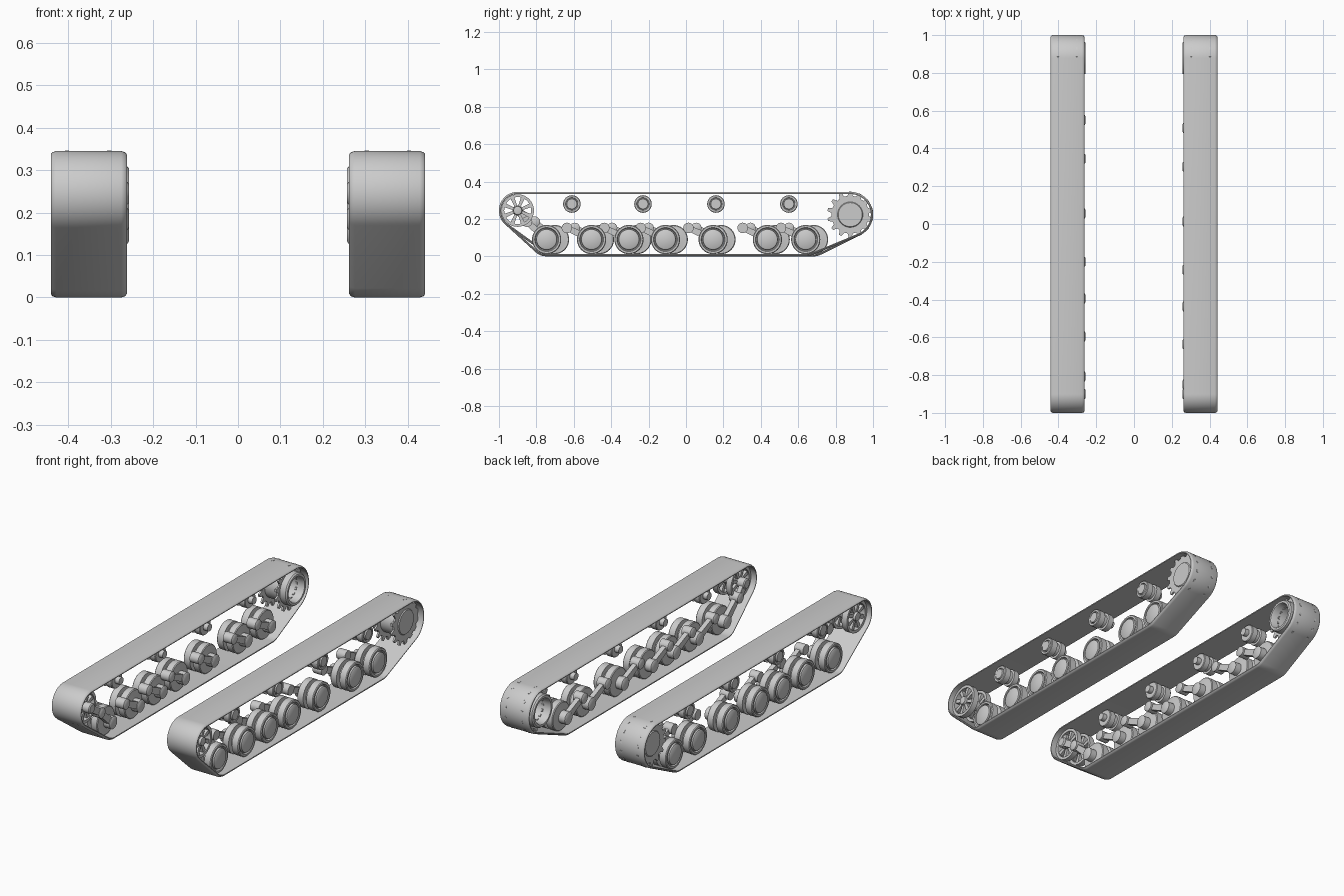
import bpy, bmesh, math
from mathutils import Vector, geometry

cube = bpy.data.objects.get("Cube")
if cube:
    bpy.data.objects.remove(cube)

grey = bpy.data.materials.new("plain_grey")
grey.use_nodes = True
grey.diffuse_color = (0.6, 0.6, 0.6, 1)
grey.node_tree.nodes["Principled BSDF"].inputs["Base Color"].default_value = (0.6, 0.6, 0.6, 1)


def finish(name, bm):
    bmesh.ops.recalc_face_normals(bm, faces=bm.faces)
    mesh = bpy.data.meshes.new(name)
    bm.to_mesh(mesh)
    bm.free()
    obj = bpy.data.objects.new(name, mesh)
    bpy.context.collection.objects.link(obj)
    mesh.materials.append(grey)
    bpy.ops.object.select_all(action='DESELECT')
    obj.select_set(True)
    bpy.context.view_layer.objects.active = obj
    bpy.ops.object.shade_smooth_by_angle(angle=math.radians(35))


def skin(bm, loops, closed):
    """Bridge equal loops of points; close into a tube or cap the ends."""
    rings = [[bm.verts.new(p) for p in loop] for loop in loops]
    n = len(rings[0])
    for i in range(len(rings) if closed else len(rings) - 1):
        a, b = rings[i], rings[(i + 1) % len(rings)]
        for j in range(n):
            k = (j + 1) % n
            bm.faces.new((a[j], a[k], b[k], b[j]))
    if not closed:
        bm.faces.new(rings[0])
        bm.faces.new(rings[-1])


def circle(y, z, r, n=40):
    return [(y + r * math.cos(math.tau * i / n), z + r * math.sin(math.tau * i / n)) for i in range(n)]


def lathe(bm, side, centre, profile, closed=False, n=40):
    """Turn an (x, radius) profile around an axle along x."""
    skin(bm, [[(side * x, y, z) for y, z in circle(*centre, r, n)] for x, r in profile], closed)


def prism(bm, side, outline, x0, x1):
    skin(bm, [[(side * x, y, z) for y, z in outline] for x in (x0, x1)], False)


def bar(bm, side, a, b, wa, wb, x0, x1):
    """Tapered flat bar between two points in the side plane."""
    a, b = Vector(a), Vector(b)
    d = (b - a).normalized()
    n = Vector((-d.y, d.x))
    prism(bm, side, [a + n * wa, b + n * wb, b - n * wb, a - n * wa], x0, x1)


IDLER, SPROCKET = (-0.90, 0.245), (0.878, 0.223)
WHEELS = [-0.745, -0.505, -0.305, -0.11, 0.145, 0.435, 0.64]
ROLLERS = [-0.61, -0.23, 0.16, 0.55]
WHEEL_Z, TEETH = 0.09, 14


def track_band(label, side, shift):
    # belt path wraps idler, sprocket and the end wheels
    pts = [Vector(p) for c, r in ((IDLER, 0.1), (SPROCKET, 0.122),
                                  ((WHEELS[0] + shift, WHEEL_Z), 0.09),
                                  ((WHEELS[-1] + shift, WHEEL_Z), 0.09))
           for p in circle(*c, r, 80)]
    path = [pts[i] for i in geometry.convex_hull_2d(pts)]
    section = [(0.262, 0.012), (0.262, 0.008), (0.266, 0.003), (0.275, 0),
               (0.428, 0), (0.437, 0.003), (0.441, 0.008), (0.441, 0.012)]
    loops = []
    for i, p in enumerate(path):
        t = ((path[(i + 1) % len(path)] - p).normalized() + (p - path[i - 1]).normalized()).normalized()
        inward = Vector((-t.y, t.x))
        if inward.dot(Vector((0, 0.17)) - p) < 0:
            inward = -inward
        loops.append([(side * x, *(p + inward * d)) for x, d in section])
    bm = bmesh.new()
    skin(bm, loops, True)
    finish(label + "_track_band", bm)


def road_wheel(label, side, y):
    # twin tyres with a centre groove and a stepped cap
    bm = bmesh.new()
    lathe(bm, side, (y, WHEEL_Z), [
        (0.305, 0.035), (0.312, 0.06), (0.312, 0.074), (0.316, 0.078), (0.350, 0.078),
        (0.352, 0.055), (0.368, 0.055), (0.370, 0.078), (0.406, 0.078), (0.410, 0.074),
        (0.410, 0.064), (0.400, 0.060), (0.400, 0.056), (0.412, 0.054), (0.416, 0.048)])
    finish(label + "_road_wheel", bm)


def swing_arm(label, side, y, pivot):
    bm = bmesh.new()
    bar(bm, side, pivot, (y, WHEEL_Z), 0.015, 0.02, 0.272, 0.298)
    lathe(bm, side, pivot, [(0.257, 0.020), (0.262, 0.028), (0.315, 0.028)], n=24)
    lathe(bm, side, (y, WHEEL_Z), [(0.264, 0.028), (0.268, 0.034), (0.312, 0.034)], n=24)
    finish(label + "_swing_arm", bm)


def return_roller(label, side, y):
    bm = bmesh.new()
    lathe(bm, side, (y, 0.28), [
        (0.285, 0.02), (0.31, 0.02), (0.31, 0.044), (0.314, 0.047), (0.345, 0.047), (0.347, 0.036),
        (0.368, 0.036), (0.37, 0.047), (0.404, 0.047), (0.408, 0.044), (0.408, 0.034),
        (0.402, 0.032), (0.402, 0.029), (0.412, 0.027)], n=32)
    finish(label + "_return_roller", bm)


def idler_wheel(label, side, pivot):
    bm = bmesh.new()
    for x0, x1 in ((0.295, 0.325), (0.380, 0.412)):
        # rim and eight spokes on each disc
        lathe(bm, side, IDLER, [(x0, 0.072), (x0, 0.087), (x1, 0.087), (x1, 0.072)], True)
        for i in range(8):
            d = Vector((math.cos(math.tau * (i + 0.5) / 8), math.sin(math.tau * (i + 0.5) / 8)))
            c = Vector(IDLER)
            bar(bm, side, c + d * 0.02, c + d * 0.075, 0.007, 0.011, x0 + 0.006, x1 - 0.006)
    lathe(bm, side, IDLER, [(0.262, 0.02), (0.285, 0.026), (0.395, 0.026), (0.418, 0.022), (0.420, 0.015)], n=24)
    finish(label + "_idler_wheel", bm)
    bm = bmesh.new()
    bar(bm, side, pivot, IDLER, 0.018, 0.018, 0.264, 0.288)
    lathe(bm, side, IDLER, [(0.257, 0.022), (0.262, 0.028), (0.290, 0.028)], n=24)
    finish(label + "_idler_crank", bm)


def sprocket(label, side):
    bm = bmesh.new()
    # toothed rings
    outline = []
    for i in range(TEETH):
        for f, r in ((-0.32, 0.101), (-0.13, 0.1232), (0.13, 0.1232), (0.32, 0.101)):
            a = math.tau * (i + 0.5 + f) / TEETH
            outline.append((SPROCKET[0] + r * math.cos(a), SPROCKET[1] + r * math.sin(a)))
    hole = [(SPROCKET[0] + (y - SPROCKET[0]) * 0.6, SPROCKET[1] + (z - SPROCKET[1]) * 0.6) for y, z in outline]
    for x in (0.303, 0.403):
        skin(bm, [[(side * (x + dx), y, z) for y, z in ring] for ring, dx in
                  ((outline, -0.005), (outline, 0.005), (hole, 0.005), (hole, -0.005))], True)
    # drum, open on the inner side and capped outside
    lathe(bm, side, SPROCKET, [
        (0.375, 0.03), (0.375, 0.062), (0.265, 0.066), (0.257, 0.070), (0.257, 0.082), (0.264, 0.088),
        (0.298, 0.088), (0.306, 0.078), (0.395, 0.078), (0.408, 0.074), (0.408, 0.068), (0.413, 0.064)])
    finish(label + "_drive_sprocket", bm)


for label, side, shift in (("left", 1, 0.0), ("right", -1, 0.042)):
    track_band(label, side, shift)
    for i, y in enumerate(WHEELS):
        y += shift
        road_wheel(label, side, y)
        pivot = (y - 0.105, 0.185) if i == 0 else (y - 0.132, 0.152)
        swing_arm(label, side, y, pivot)
        if i == 0:
            idler_wheel(label, side, pivot)
    for y in ROLLERS:
        return_roller(label, side, y)
    sprocket(label, side)
